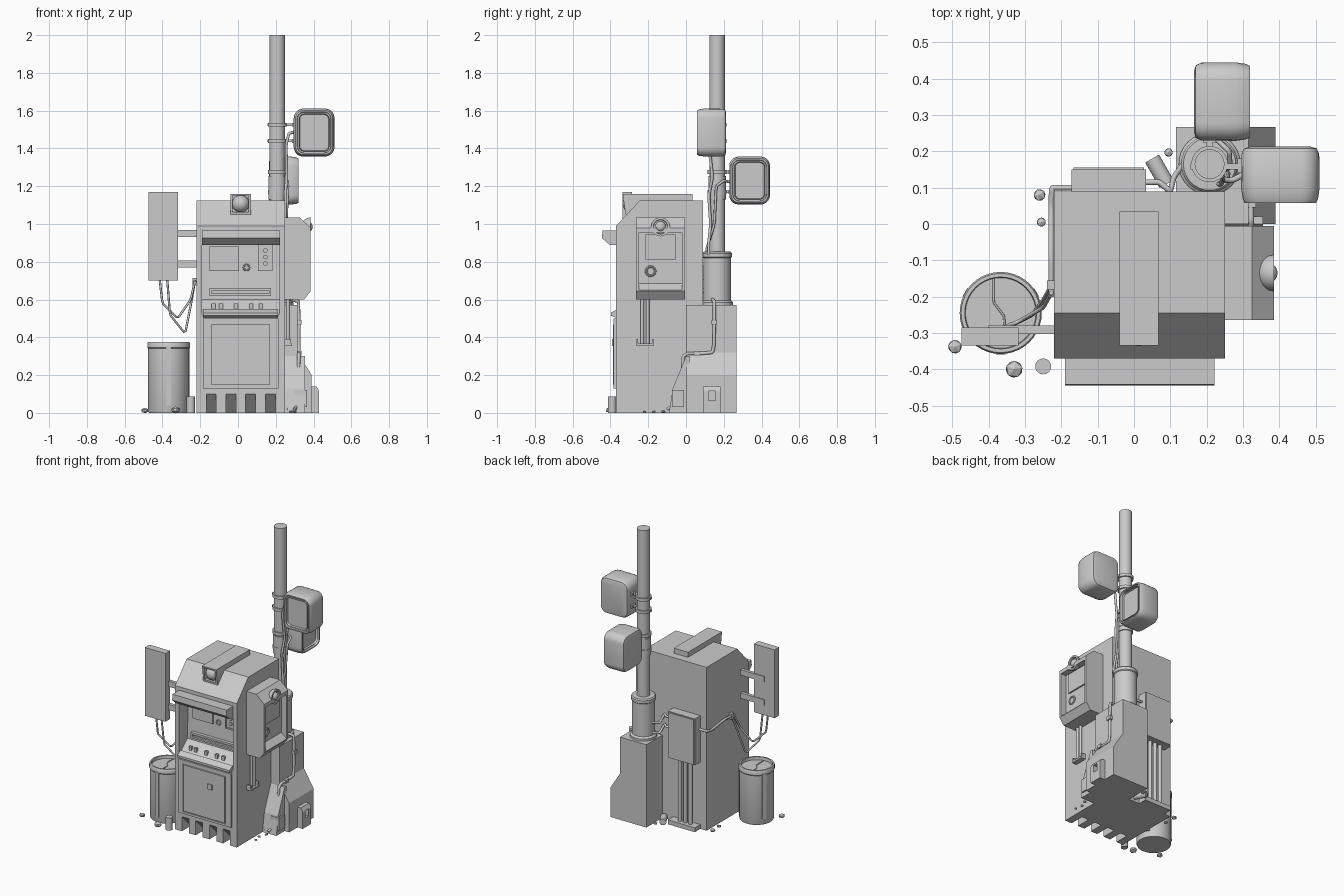
import bpy, bmesh, math, random
from mathutils import Vector, Matrix

if "Cube" in bpy.data.objects:
    bpy.data.objects.remove(bpy.data.objects["Cube"])
random.seed(4)

def finish(name, bm, smooth=False):
    bmesh.ops.recalc_face_normals(bm, faces=bm.faces)
    me = bpy.data.meshes.new(name)
    bm.to_mesh(me)
    bm.free()
    ob = bpy.data.objects.new(name, me)
    bpy.context.collection.objects.link(ob)
    bpy.ops.object.select_all(action='DESELECT')
    ob.select_set(True)
    bpy.context.view_layer.objects.active = ob
    if smooth:
        bpy.ops.object.shade_smooth_by_angle(angle=math.radians(35))
    return ob

def loft(name, rings, smooth=False):
    bm = bmesh.new()
    loops = [[bm.verts.new(p) for p in r] for r in rings]
    n = len(loops[0])
    for a, b in zip(loops, loops[1:]):
        for i in range(n):
            bm.faces.new((a[i], a[(i + 1) % n], b[(i + 1) % n], b[i]))
    bm.faces.new(loops[0])
    bm.faces.new(loops[-1])
    return finish(name, bm, smooth)

def prof(name, pts, axis, a, b):
    put = {'x': lambda p, t: (t, p[0], p[1]), 'y': lambda p, t: (p[0], t, p[1]),
           'z': lambda p, t: (p[0], p[1], t)}[axis]
    return loft(name, [[put(p, t) for p in pts] for t in (a, b)])

def box(name, x0, x1, y0, y1, z0, z1):
    return prof(name, [(x0, y0), (x1, y0), (x1, y1), (x0, y1)], 'z', z0, z1)

def lathe(name, pts, loc, axis=(0, 0, 1), n=32):
    m = Matrix.Translation(loc) @ Vector(axis).to_track_quat('Z', 'Y').to_matrix().to_4x4()
    return loft(name, [[m @ Vector((r * math.cos(2 * math.pi * i / n), r * math.sin(2 * math.pi * i / n), h))
                        for i in range(n)] for r, h in pts], True)

def cyl(name, p, q, r, n=24):
    d = Vector(q) - Vector(p)
    return lathe(name, [(r, 0), (r, d.length)], p, d, n)

def tube(name, pts, r, soft=True):
    cu = bpy.data.curves.new(name, 'CURVE')
    cu.dimensions, cu.bevel_depth, cu.bevel_resolution, cu.resolution_u = '3D', r, 2, 6
    cu.use_fill_caps = True
    if soft:
        s = cu.splines.new('NURBS')
        s.order_u, s.use_endpoint_u = 3, True
    else:
        s = cu.splines.new('POLY')
    s.points.add(len(pts) - 1)
    for p, c in zip(s.points, pts):
        p.co = (*c, 1)
    ob = bpy.data.objects.new(name, cu)
    bpy.context.collection.objects.link(ob)

def ring(name, loc, R, r, axis):
    rings = [(R + r * math.cos(t), r * math.sin(t)) for t in [i * math.pi / 4 for i in range(9)]]
    return lathe(name, rings, loc, axis, 24)

def cut(ob, cutter):
    m = ob.modifiers.new('cut', 'BOOLEAN')
    m.operation, m.solver, m.object = 'DIFFERENCE', 'EXACT', cutter
    bpy.context.view_layer.objects.active = ob
    bpy.ops.object.modifier_apply(modifier='cut')
    bpy.data.objects.remove(cutter)

def dome(name, loc, r, axis):
    lathe(name, [(r * math.cos(t), r * math.sin(t)) for t in [i * math.pi / 16.2 for i in range(9)]], loc, axis, 24)

# Main cabinet with chamfered front edges and a console recess
body = prof('cabinet', [(-.37, .1), (-.37, .99), (-.245, 1.125), (.09, 1.125), (.09, 0), (-.27, 0)], 'x', -.22, .25)
cut(body, prof('recess', [(-.4, .5), (-.37, .52), (-.28, .6), (-.265, .95), (-.4, .95)], 'x', -.19, .22))
for i in range(5):
    x = -.22 + i * .1045
    prof('base_tooth', [(-.37, 0), (-.37, .1), (-.26, .1), (-.26, 0)], 'x', x, x + .052)
prof('visor', [(-.36, .965), (-.442, .965), (-.445, .925), (-.405, .89), (-.36, .89)], 'x', -.19, .222)

# Roof housing with front sensor dome
roof = prof('roof_housing', [(.035, 1.1), (.035, 1.16), (-.335, 1.16), (-.32, 1.05), (-.3, 1.05)], 'x', -.04, .068)
cut(roof, box('roof_cut', -.028, .056, -.4, -.285, 1.064, 1.15))
dome('roof_dome', (.014, -.29, 1.107), .046, (0, -1, 0))

# Console: screen, keypad, knob, slot and sill
box('console_screen', -.15, .005, -.282, -.262, .75, .88)
pad = box('keypad', .105, .182, -.29, -.262, .75, .89)
cut(pad, box('pad_cut', .113, .174, -.3, -.284, .76, .88))
for z in (.79, .825, .86):
    cyl('keypad_button', (.145, -.28, z), (.145, -.292, z), .012, 12)
ring('console_knob', (.045, -.277, .77), .015, .005, (0, 1, 0))
slot = box('slot_plate', -.15, .175, -.3, -.262, .62, .66)
cut(slot, box('slot_cut', -.14, .165, -.32, -.285, .632, .646))
prof('console_sill', [(-.36, .5), (-.398, .515), (-.398, .53), (-.36, .55)], 'x', -.185, .213)
for i, x in enumerate((-.14, -.1, -.02, .06, .11)):
    box('sill_key', x, x + .02, -.335, -.32, .55, .578)

# Lower service door
door = box('service_door', -.185, .215, -.383, -.36, .13, .5)
cut(door, box('door_cut', -.15, .175, -.4, -.377, .145, .475))
box('door_panel', -.144, .169, -.386, -.37, .151, .469)
box('door_latch', .04, .075, -.393, -.38, .355, .39)

# Right-hand terminal with recessed face
term = prof('side_terminal', [(.24, .6), (.35, .6), (.385, .645), (.385, .98), (.325, 1.035), (.24, 1.035)], 'y', -.265, -.005)
cut(term, prof('term_cut', [(.4, .645), (.385, .65), (.345, .685), (.345, .955), (.4, .955)], 'y', -.25, -.02))
box('terminal_screen', .335, .355, -.215, -.055, .81, .945)
ring('terminal_dial', (.348, -.187, .75), .024, .006, (1, 0, 0))
lathe('terminal_hood', [(.05 * math.cos(t), -.05 * math.sin(t)) for t in [1.5, 1.2, .9, .6, .3, 0]] + [(.038, 0), (.036, -.015)],
      (.385, -.135, .985), (1, 0, 0))
dome('terminal_lens', (.365, -.135, .985), .03, (1, 0, 0))
for y in (-.232, -.203):
    cyl('terminal_conduit', (.265, y, .36), (.265, y, .61), .01, 12)
box('conduit_foot', .25, .285, -.262, -.172, .355, .367)
for y in (-.262, -.18):
    box('conduit_foot_lug', .25, .28, y, y + .008, .36, .39)

# Pedestal with flared base, front wedge and side bracket
prof('pedestal', [(.115, 0), (.39, 0), (.39, .2), (.315, .32), (.315, .57), (.115, .57)], 'y', 0, .267)
prof('pedestal_wedge', [(-.09, 0), (-.07, .13), (0, .3), (.02, .3), (.02, 0)], 'x', .24, .355)
brk = prof('side_bracket', [(.385, 0), (.43, 0), (.43, .115), (.415, .14), (.385, .14)], 'y', .09, .182)
cut(brk, box('bracket_cut', .4, .45, .118, .155, .065, .115))

# Mast, sleeve and clamps
PX, PY = .208, .165
cyl('mast', (PX, PY, .5), (PX, PY, 2), .041, 32)
lathe('mast_sleeve', [(.085, .57), (.085, .585), (.073, .595), (.073, .82), (.078, .825), (.078, .845), (.072, .853), (.045, .855)], (PX, PY, 0))
for z in (1.525, 1.44, 1.275, 1.17):
    lathe('mast_clamp', [(.05, -.01), (.05, .01)], (PX, PY, z))
for z in (1.525, 1.44):
    box('lamp_arm', .155, .3, .15, .166, z - .007, z + .007)
    box('lamp_arm_end', .285, .31, .14, .18, z - .01, z + .01)
for z in (1.275, 1.17):
    box('lamp_arm', .2, .216, .12, .26, z - .007, z + .007)
    box('lamp_arm_end', .19, .226, .225, .245, z - .01, z + .01)
lathe('mast_collar', [(.047, 1.13), (.047, 1.255)], (PX, PY, 0))

# Floodlights: rounded rectangles lofted along their depth
def flood(name, centre, rot):
    m = Matrix.Translation(centre) @ Matrix.Rotation(rot, 4, 'Z')
    rings = []
    for s, d in [(-.025, .155), (-.008, .15), (-.001, .135), (0, .04), (-.004, .012), (-.01, 0),
                 (-.018, 0), (-.02, .012), (-.027, .012), (-.029, .004), (-.032, .018)]:
        hw, hz, r, pts = .108 + s, .127 + s, max(.05 + s * .8, .015), []
        for k, (sx, sz) in enumerate([(1, 1), (-1, 1), (-1, -1), (1, -1)]):
            for j in range(6):
                a = (k + j / 5) * math.pi / 2
                pts.append(m @ Vector((sx * (hw - r) + r * math.cos(a), d, sz * (hz - r) + r * math.sin(a))))
        rings.append(pts)
    loft(name, rings, True)
flood('upper_floodlight', (.403, .058, 1.484), 0)
flood('lower_floodlight', (.32, .337, 1.23), math.pi / 2)

# Left sign panel on two arms
box('sign_panel', -.475, -.318, -.335, -.285, .7, 1.17)
for z in (.93, .77):
    box('sign_arm', -.40, -.21, -.303, -.28, z, z + .038)

# Barrel with lid and side slots
BX, BY = -.367, -.245
lathe('barrel', [(.105, 0), (.109, .01), (.109, .34), (.113, .345), (.113, .368), (.109, .375), (.099, .375), (.097, .355)], (BX, BY, 0), n=40)
for a in (-math.pi / 2, math.pi / 6, math.pi * 5 / 6):
    o = box('barrel_slot', -.013, .013, -.005, .004, .04, .35)
    o.location = (BX + .109 * math.cos(a), BY + .109 * math.sin(a), 0)
    o.rotation_euler.z = a + math.pi / 2
tube('lid_seam', [(BX - .02, BY + .095, .357), (BX - .02, BY + .03, .357), (BX + .01, BY - .01, .357), (BX + .01, BY - .09, .357)], .003)

# Back junction box, conduits and floor plate
box('junction_box', -.172, .033, .08, .15, .46, .78)
box('junction_lid', -.167, .028, .15, .156, .467, .773)
for x in (-.115, -.075, -.035):
    cyl('back_conduit', (x, .115, 0), (x, .115, .47), .013, 12)
box('conduit_plate', -.172, .033, .09, .15, 0, .03)

# Cables
tube('sign_cable', [(-.415, -.3, .71), (-.4, -.3, .58), (-.32, -.27, .5), (-.25, -.23, .6), (-.228, -.19, .7)], .006)
tube('sign_cable', [(-.375, -.3, .71), (-.36, -.29, .52), (-.28, -.25, .42), (-.25, -.21, .57), (-.228, -.17, .7)], .006)
tube('wall_cable', [(-.228, -.2, .69), (-.228, -.1, .7), (-.228, .05, .68), (-.226, .1, .69), (-.2, .1, .69), (-.16, .1, .69)], .008)
box('cable_clip', -.24, -.215, -.18, -.155, .675, .715)
for z in (.72, .65):
    tube('mast_link_cable', [(.02, .115, z), (.07, .115, z), (.1, .09, z), (.11, .13, z - .05), (.14, .17, z - .04), (.16, .19, z - .04)], .008)
tube('mast_cable', [(.31, .14, 1.49), (.27, .12, 1.48), (.255, .12, 1.42), (.258, .14, 1.25), (.25, .12, 1.15), (.25, .13, 1), (.262, .12, .9), (.27, .12, .84)], .008)
tube('mast_cable', [(.22, .24, 1.22), (.262, .2, 1.23), (.265, .16, 1.2), (.255, .15, 1), (.24, .11, .87), (.23, .11, .84)], .007)
tube('pedestal_cable', [(.285, .14, .6), (.32, .15, .59), (.322, .15, .5), (.322, .148, .36), (.322, .14, .32), (.322, .08, .315),
                        (.322, .01, .315), (.322, -.015, .3), (.32, -.02, .2), (.32, -.04, .12), (.32, -.04, .05), (.3, -.1, .02)], .009)
for y, z in ((.15, .48), (.06, .315)):
    box('cable_clip', .31, .336, y - .015, y + .015, z - .012, z + .012)
box('floor_socket', .3, .365, -.075, -.01, .03, .12)

# Debris: stones and cans
for x, y, r in [(-.26, .08, .018), (-.255, .005, .014), (.095, .197, .013), (-.493, -.338, .021), (-.33, -.4, .026),
                (.3, -.12, .012), (.28, -.17, .011), (.29, -.22, .01)]:
    bm = bmesh.new()
    bmesh.ops.create_icosphere(bm, subdivisions=1, radius=r,
                               matrix=Matrix.Translation((x, y, r * .6)) @ Matrix.Rotation(random.random() * 3, 4, 'Z') @ Matrix.Diagonal((1, 1, .7, 1)))
    finish('stone', bm)
for p, q in [((-.25, -.392, 0), (-.25, -.392, .087)), ((.05, .18, .022), (.09, .11, .022)), ((.25, -.07, .022), (.32, -.03, .022))]:
    cyl('can', p, q, .022, 16)
